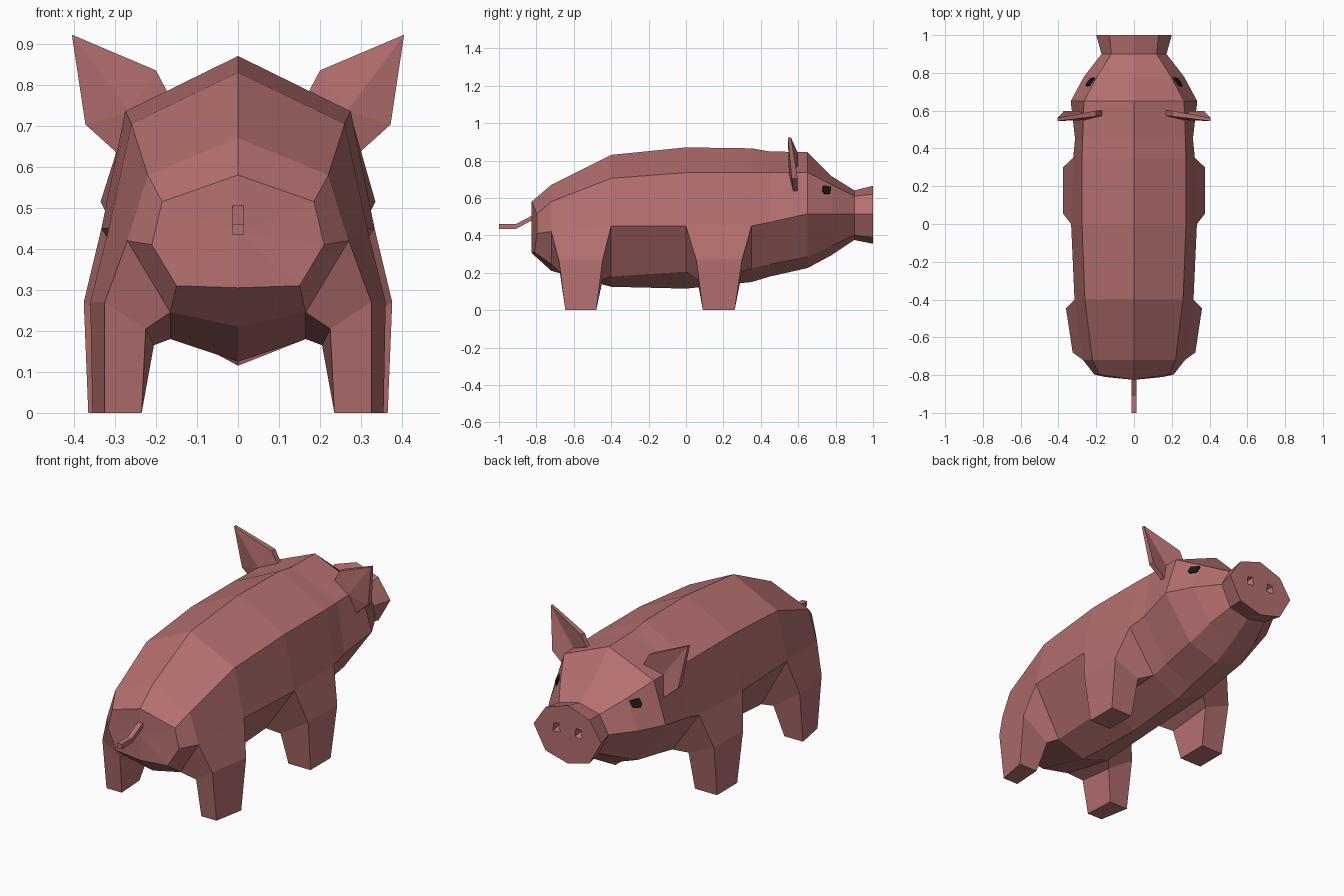
import bpy, bmesh
from mathutils import Vector

if "Cube" in bpy.data.objects:
    bpy.data.objects.remove(bpy.data.objects["Cube"])


def material(name, rgb):
    m = bpy.data.materials.new(name)
    m.diffuse_color = (*rgb, 1)
    m.use_nodes = True
    m.node_tree.nodes["Principled BSDF"].inputs["Base Color"].default_value = m.diffuse_color
    return m


PINK = material("dusty pink", (0.46, 0.16, 0.16))
BLACK = material("eye black", (0.012, 0.012, 0.012))


def finish(bm, name, mat):
    bmesh.ops.recalc_face_normals(bm, faces=bm.faces[:])
    me = bpy.data.meshes.new(name)
    bm.to_mesh(me)
    bm.free()
    me.materials.append(mat)
    ob = bpy.data.objects.new(name, me)
    bpy.context.collection.objects.link(ob)
    return ob


def bridge(bm, a, b, skip=()):
    n = len(a)
    for i in range(n):
        if i not in skip:
            bm.faces.new((a[i], a[(i + 1) % n], b[(i + 1) % n], b[i]))


# Body rings from rump to snout:
# y, top z, upper (x, z), side (x, z), lower (x, z), bottom z
RINGS = [
    (-0.81, 0.58, 0.185, 0.515, 0.21, 0.41, 0.15, 0.31, 0.305),
    (-0.72, 0.67, 0.22, 0.58, 0.27, 0.42, 0.165, 0.245, 0.21),
    (-0.40, 0.83, 0.26, 0.705, 0.315, 0.45, 0.165, 0.18, 0.125),
    (0.00, 0.87, 0.275, 0.735, 0.333, 0.45, 0.165, 0.205, 0.115),
    (0.35, 0.865, 0.275, 0.735, 0.322, 0.45, 0.165, 0.225, 0.15),
    (0.45, 0.848, 0.272, 0.735, 0.312, 0.47, 0.165, 0.245, 0.18),
    (0.65, 0.845, 0.265, 0.735, 0.335, 0.515, 0.17, 0.285, 0.225),
    (0.78, 0.715, 0.195, 0.67, 0.265, 0.515, 0.15, 0.345, 0.295),
    (0.90, 0.64, 0.12, 0.61, 0.172, 0.515, 0.115, 0.40, 0.375),
    (1.00, 0.665, 0.13, 0.62, 0.20, 0.515, 0.13, 0.39, 0.355),
]
bm = bmesh.new()
loops = []
for y, t, ux, uz, sx, sz, lx, lz, b in RINGS:
    pts = [(0, t), (ux, uz), (sx, sz), (lx, lz), (0, b), (-lx, lz), (-sx, sz), (-ux, uz)]
    loops.append([bm.verts.new((x, y, z)) for x, z in pts])
loops[0][0].co.y = loops[0][4].co.y = -0.825
for v in (loops[0][i] for i in (1, 2, 6, 7)):
    v.co.y = -0.797
for k in range(len(loops) - 1):
    bridge(bm, loops[k], loops[k + 1], (2, 5) if k in (1, 3) else ())
rump = bm.verts.new((0, -0.825, 0.44))
for i in range(8):
    bm.faces.new((loops[0][i], loops[0][(i + 1) % 8], rump))
bm.faces.new(loops[-1])

# Legs grow out of the open lower side panels
# each level: outer rear, outer front, inner front, inner rear
LEGS = {
    1: ([(0.325, -0.68, 0.27), (0.36, -0.445, 0.27), (0.205, -0.445, 0.165), (0.225, -0.675, 0.205)],
        [(0.325, -0.645, 0), (0.355, -0.48, 0), (0.245, -0.48, 0), (0.235, -0.645, 0)]),
    3: ([(0.376, 0.055, 0.27), (0.376, 0.30, 0.27), (0.225, 0.30, 0.205), (0.21, 0.06, 0.165)],
        [(0.365, 0.09, 0), (0.365, 0.26, 0), (0.235, 0.26, 0), (0.235, 0.09, 0)]),
}
for k, (knee, foot) in LEGS.items():
    for s, side, low in ((1, 2, 3), (-1, 6, 5)):
        hip = [loops[k][side], loops[k + 1][side], loops[k + 1][low], loops[k][low]]
        kn, ft = ([bm.verts.new((s * x, y, z)) for x, y, z in ring] for ring in (knee, foot))
        bridge(bm, hip, kn)
        bridge(bm, kn, ft)
        bm.faces.new(ft)
body = finish(bm, "body_and_legs", PINK)

# Nostrils cut as shallow pyramids
bm = bmesh.new()
for s in (-1, 1):
    base = [bm.verts.new((s * x, 1.02, z)) for x, z in
            ((0.035, 0.50), (0.095, 0.495), (0.088, 0.555), (0.045, 0.565))]
    tip = bm.verts.new((s * 0.065, 0.95, 0.535))
    bm.faces.new(base)
    for i in range(4):
        bm.faces.new((base[i], base[(i + 1) % 4], tip))
cutter = finish(bm, "nostril_cutter", PINK)
cutter.hide_render = True
cutter.hide_set(True)
mod = body.modifiers.new("nostrils", "BOOLEAN")
mod.operation = 'DIFFERENCE'
mod.solver = 'EXACT'
mod.object = cutter

# Curved tail
bm = bmesh.new()
prev = None
for y, z in ((-0.80, 0.505), (-0.91, 0.447), (-1.0, 0.447)):
    ring = [bm.verts.new((x, y, z + dz)) for x, dz in
            ((-0.014, -0.013), (0.014, -0.013), (0.014, 0.013), (-0.014, 0.013))]
    if prev:
        bridge(bm, prev, ring)
    else:
        bm.faces.new(ring)
    prev = ring
bm.faces.new(prev)
finish(bm, "tail", PINK)

# Ears: folded back, hollow front
EAR = [(0.15, 0.74, 0.575, 0.60), (0.20, 0.835, 0.57, 0.60), (0.405, 0.922, 0.545, 0.562),
       (0.372, 0.703, 0.565, 0.597), (0.28, 0.62, 0.575, 0.597)]
for s, name in ((1, "ear_right"), (-1, "ear_left")):
    bm = bmesh.new()
    back = [bm.verts.new((s * x, y0, z)) for x, z, y0, y1 in EAR]
    front = [bm.verts.new((s * x, y1, z)) for x, z, y0, y1 in EAR]
    bridge(bm, back, front)
    for ring, y in ((back, 0.55), (front, 0.572)):
        mid = bm.verts.new((s * 0.265, y, 0.735))
        for i in range(5):
            bm.faces.new((ring[i], ring[(i + 1) % 5], mid))
    finish(bm, name, PINK)

# Eyes: thin plates lying on the cheek panels
for s, name in ((1, "eye_right"), (-1, "eye_left")):
    a, b, c = (Vector(p) for p in ((0.265, 0.65, 0.735), (0.195, 0.78, 0.67), (0.265, 0.78, 0.515)))
    n = (b - a).cross(c - a).normalized()
    n = n if n.x > 0 else -n
    bm = bmesh.new()
    rings = []
    for off in (-0.001, 0.008):
        ring = []
        for y, z in ((0.728, 0.635), (0.732, 0.664), (0.772, 0.658), (0.768, 0.622), (0.74, 0.62)):
            x = b.x - (n.y * (y - b.y) + n.z * (z - b.z)) / n.x
            p = Vector((x, y, z)) + n * off
            ring.append(bm.verts.new((s * p.x, p.y, p.z)))
        rings.append(ring)
        bm.faces.new(ring)
    bridge(bm, *rings)
    finish(bm, name, BLACK)
